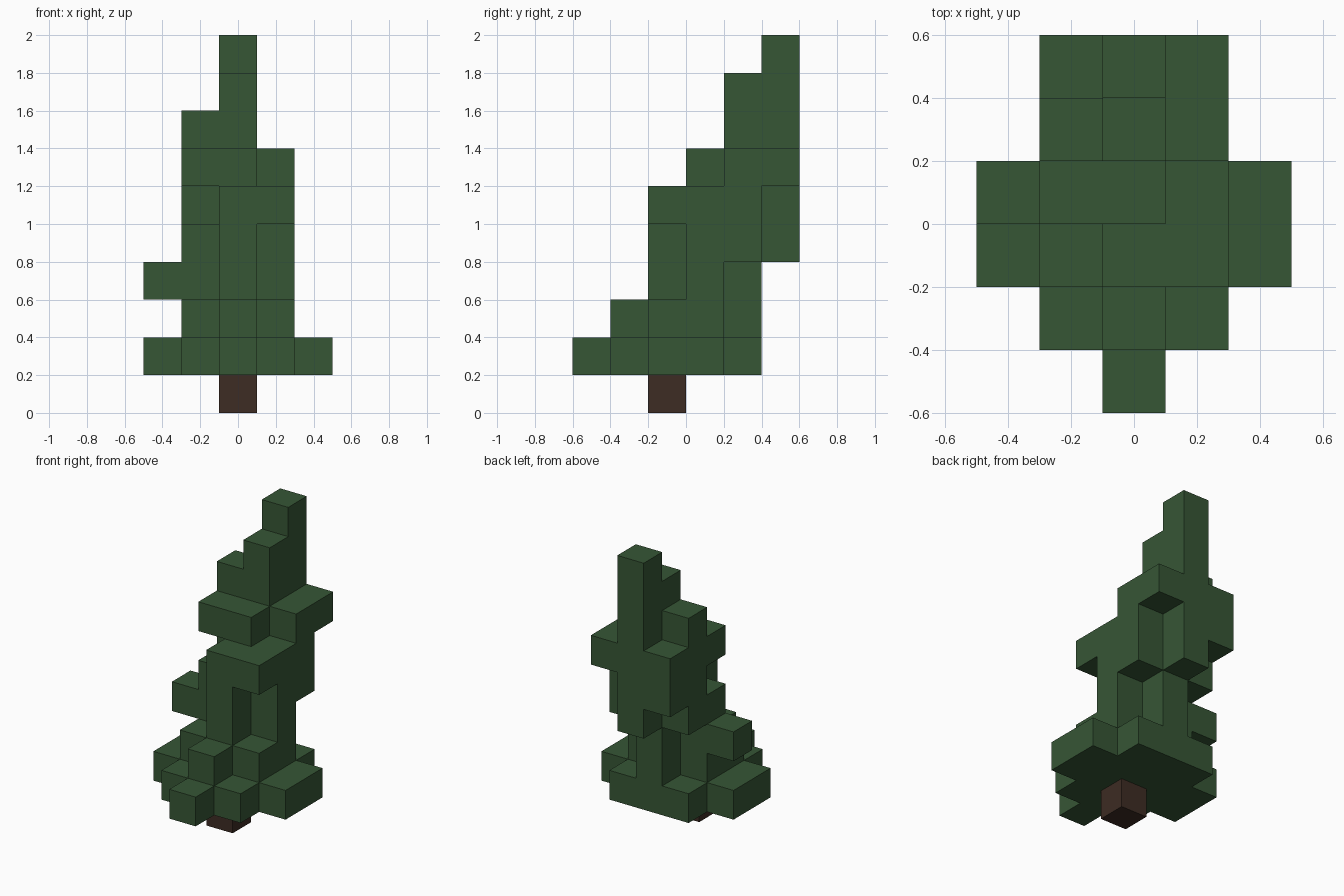
import bpy
import bmesh
from mathutils import Vector

cube = bpy.data.objects.get("Cube")
if cube:
    bpy.data.objects.remove(cube, do_unlink=True)

S = 0.2  # block size


def material(name, colour):
    mat = bpy.data.materials.new(name)
    mat.use_nodes = True
    mat.diffuse_color = (*colour, 1)
    bsdf = next(n for n in mat.node_tree.nodes if n.type == 'BSDF_PRINCIPLED')
    bsdf.inputs["Base Color"].default_value = (*colour, 1)
    return mat


def block_mesh(name, cells, mat):
    """Outer shell of a set of blocks, with flat areas merged."""
    bm = bmesh.new()
    for cell in cells:
        for axis in range(3):
            for sign in (-1, 1):
                step = [0, 0, 0]
                step[axis] = sign
                if tuple(c + s for c, s in zip(cell, step)) in cells:
                    continue
                n, u, v = Vector(step), Vector((0, 0, 0)), Vector((0, 0, 0))
                u[(axis + 1) % 3] = 1
                v = n.cross(u)
                mid = Vector((cell[0], cell[1] - 2.5, cell[2] + 0.5)) + n / 2
                corners = (-u - v, u - v, u + v, v - u)
                bm.faces.new([bm.verts.new((mid + c / 2) * S) for c in corners])
    bmesh.ops.remove_doubles(bm, verts=bm.verts, dist=0.001)
    bmesh.ops.dissolve_limit(bm, angle_limit=0.01, verts=bm.verts, edges=bm.edges)
    mesh = bpy.data.meshes.new(name)
    bm.to_mesh(mesh)
    bm.free()
    mesh.materials.append(mat)
    obj = bpy.data.objects.new(name, mesh)
    bpy.context.collection.objects.link(obj)
    return obj


# Foliage tiers from the bottom up: one row of blocks per string from
# front to back, each string running from right (-x) to left (+x)
tiers = [
    ("..#..", ".###.", "#####", "#####", ".###.", "....."),
    (".....", "..#..", ".###.", ".###.", "..#..", "....."),
    (".....", ".....", "..#..", "####.", "..#..", "....."),
    (".....", ".....", "..#..", ".###.", ".###.", "..#.."),
    (".....", ".....", "..##.", "..##.", ".###.", ".##.."),
    (".....", ".....", ".....", ".##..", ".###.", ".###."),
    (".....", ".....", ".....", ".....", ".##..", "..#.."),
    (".....", ".....", ".....", ".....", "..#..", "..#.."),
    (".....", ".....", ".....", ".....", ".....", "..#.."),
]
leaves = {(x - 2, y, z + 1)
          for z, tier in enumerate(tiers)
          for y, row in enumerate(tier)
          for x, mark in enumerate(row) if mark == "#"}

block_mesh("foliage", leaves, material("dark green", (0.037, 0.093, 0.036)))
block_mesh("trunk", {(0, 2, 0)}, material("dark brown", (0.047, 0.025, 0.017)))
